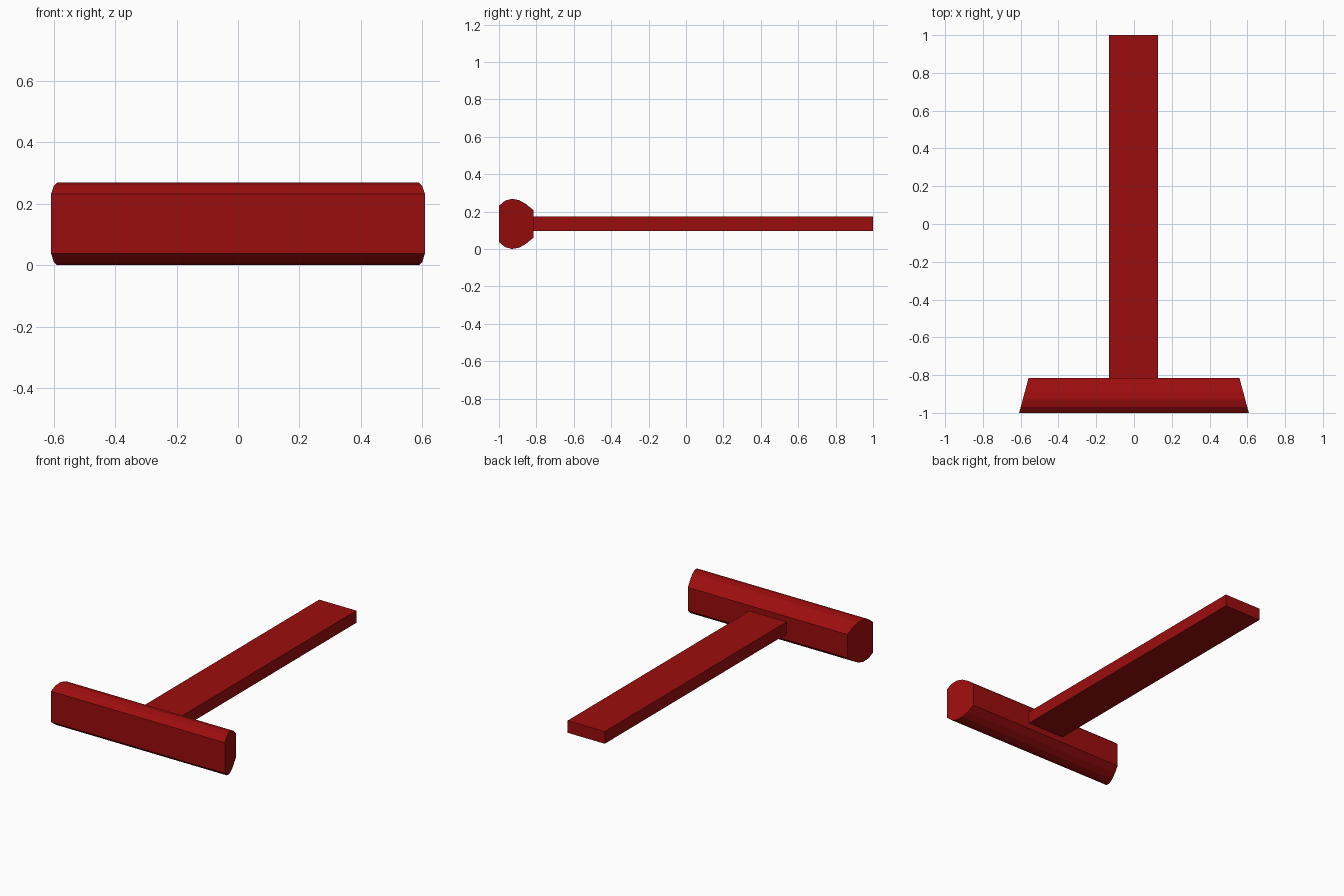
import bpy
import bmesh

cube = bpy.data.objects.get("Cube")
if cube:
    bpy.data.objects.remove(cube, do_unlink=True)

red = bpy.data.materials.new("deep red")
red.use_nodes = True
colour = (0.33, 0.004, 0.004, 1)
red.diffuse_color = colour
red.node_tree.nodes["Principled BSDF"].inputs["Base Color"].default_value = colour

MID_Z = 0.134


def loft(name, profile, half_width, centre_x=0.0):
    """Span a closed (y, z) profile across x; half_width(y) sets the end slant."""
    bm = bmesh.new()
    ends = [[bm.verts.new((centre_x + s * half_width(y), y, z)) for y, z in profile]
            for s in (-1, 1)]
    for end in ends:
        bm.faces.new(end)
    n = len(profile)
    for i in range(n):
        j = (i + 1) % n
        bm.faces.new((ends[0][i], ends[0][j], ends[1][j], ends[1][i]))
    bmesh.ops.recalc_face_normals(bm, faces=bm.faces)
    mesh = bpy.data.meshes.new(name)
    bm.to_mesh(mesh)
    bm.free()
    mesh.materials.append(red)
    obj = bpy.data.objects.new(name, mesh)
    bpy.context.collection.objects.link(obj)
    return obj


# Crossbar: flat front and back, faceted bulge above and below, slanted ends
bulge = [(-1, 0.097), (-0.968, 0.124), (-0.93, 0.134),
         (-0.892, 0.127), (-0.855, 0.106), (-0.816, 0.074)]
upper = [(y, MID_Z + h) for y, h in bulge]
lower = [(y, MID_Z - h) for y, h in reversed(bulge)]
loft("crossbar", upper + lower, lambda y: 0.608 - 0.27 * (y + 1))

# Handle: long flat bar running back from the crossbar
loft("handle", [(-0.82, 0.097), (-0.82, 0.174), (1, 0.174), (1, 0.097)],
     lambda y: 0.13, -0.002)
